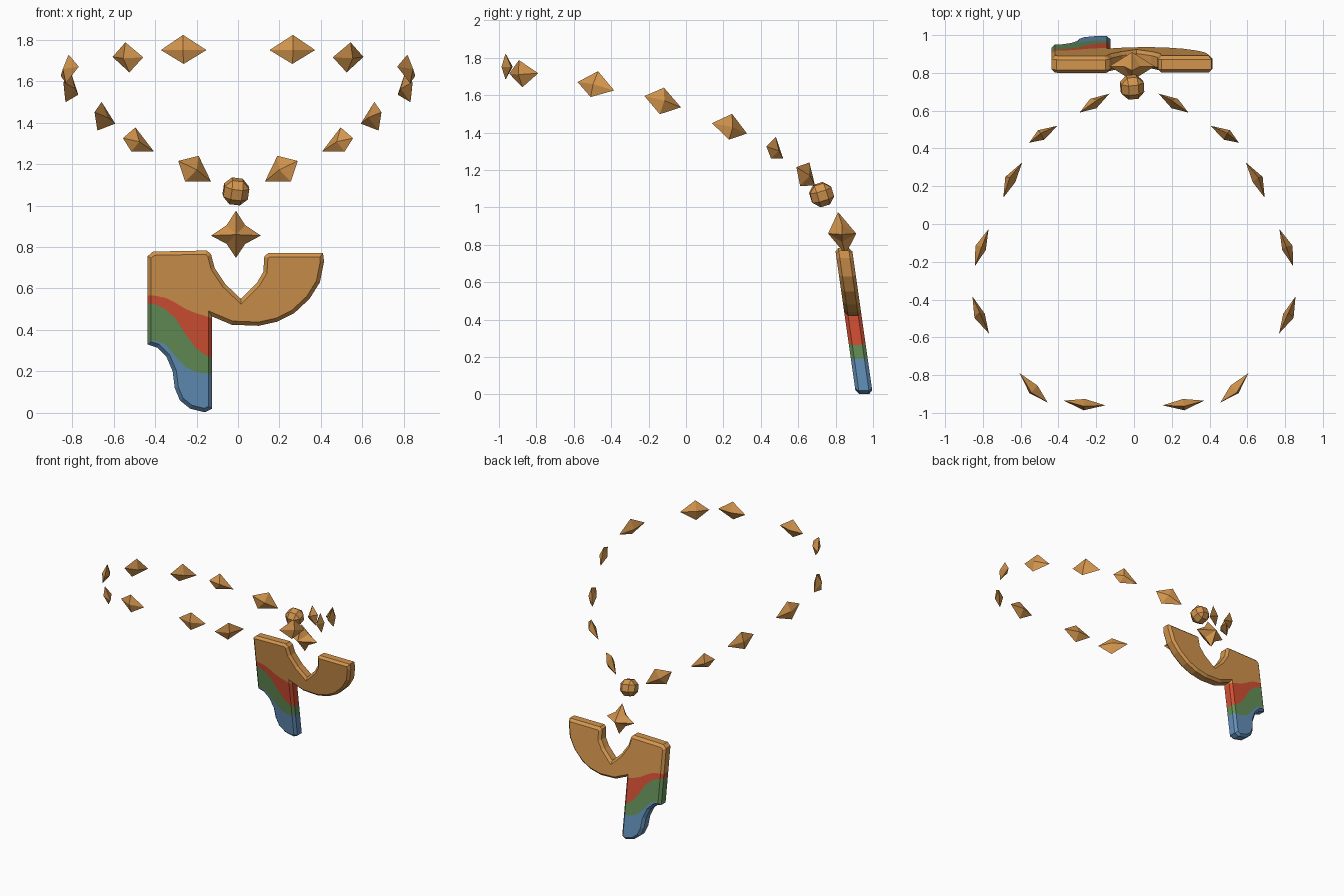
import bpy
import bmesh
from mathutils import Vector

cube = bpy.data.objects.get("Cube")
if cube:
    bpy.data.objects.remove(cube, do_unlink=True)


def material(name, rgb):
    mat = bpy.data.materials.new(name)
    mat.use_nodes = True
    mat.diffuse_color = (*rgb, 1)
    mat.node_tree.nodes["Principled BSDF"].inputs["Base Color"].default_value = (*rgb, 1)
    return mat


GOLD = material("warm gold", (0.65, 0.30, 0.075))
RED = material("brick red", (0.66, 0.08, 0.034))
GREEN = material("leaf green", (0.13, 0.28, 0.098))
BLUE = material("soft blue", (0.127, 0.28, 0.49))


def finish(name, bm, mats=(GOLD,)):
    bmesh.ops.recalc_face_normals(bm, faces=bm.faces[:])
    mesh = bpy.data.meshes.new(name)
    bm.to_mesh(mesh)
    bm.free()
    for mat in mats:
        mesh.materials.append(mat)
    obj = bpy.data.objects.new(name, mesh)
    bpy.context.collection.objects.link(obj)
    return obj


def bipyramid(name, ring, front, back):
    """Closed gem: a ring of points joined to a front and a back apex."""
    bm = bmesh.new()
    rim = [bm.verts.new(p) for p in ring]
    for apex in (bm.verts.new(front), bm.verts.new(back)):
        for i, v in enumerate(rim):
            bm.faces.new((v, rim[i - 1], apex))
    return finish(name, bm)


# Necklace beads: inner end, top, outer end and bottom of each faceted gem
BEADS = [
    [(.13, .69, 1.116), (.19, .66, 1.24), (.288, .59, 1.215), (.255, .61, 1.115)],
    [(.405, .52, 1.26), (.495, .48, 1.377), (.555, .43, 1.325), (.514, .455, 1.26)],
    [(.592, .326, 1.395), (.658, .246, 1.50), (.692, .139, 1.45), (.678, .23, 1.362)],
    [(.77, -.027, 1.535), (.805, -.118, 1.64), (.842, -.222, 1.595), (.832, -.14, 1.498)],
    [(.855, -.384, 1.625), (.817, -.47, 1.728), (.768, -.58, 1.67), (.83, -.51, 1.59)],
    [(.605, -.79, 1.717), (.543, -.893, 1.787), (.457, -.945, 1.715), (.524, -.875, 1.642)],
    [(.372, -.935, 1.75), (.265, -.965, 1.823), (.152, -.96, 1.75), (.262, -.965, 1.683)],
]
for number, points in enumerate(BEADS, 1):
    for side, label in ((1, "left"), (-1, "right")):
        ring = [Vector((x * side, y, z)) for x, y, z in points]
        centre = sum(ring, Vector()) / len(ring)
        out = (ring[2] - ring[0]).cross(ring[1] - ring[3]).normalized() * 0.03
        bipyramid(f"bead_{label}_{number}", ring, centre + out, centre - out)

# Round spacer bead: a chamfered cube
bm = bmesh.new()
bmesh.ops.create_cube(bm, size=0.12)
bmesh.ops.bevel(bm, geom=bm.edges[:], offset=0.034, segments=1, affect='EDGES')
ball = finish("spacer_bead", bm)
ball.location = (-.01, .725, 1.068)
ball.rotation_euler = (0.3, 0.12, 0.1)

# Four-pointed star link
mid = Vector((-.01, .835, .86))
notch = 0.045
star = [(0, -.022, .115), (notch, 0, notch), (.12, 0, -.005), (notch, 0, -notch),
        (0, .018, -.112), (-notch, 0, -notch), (-.12, 0, -.005), (-notch, 0, notch)]
bipyramid("star_link", [mid + Vector(p) for p in star],
          mid + Vector((0, -.075, 0)), mid + Vector((0, .075, 0)))

# Pendant: outline (x, z) extruded, rims chamfered
OUTLINE = [
    (-.437, .755), (-.41, .778), (-.15, .783), (-.13, .765), (-.113, .70),
    (-.06, .62), (.014, .55), (.09, .625), (.122, .68), (.127, .755),
    (.145, .77), (.41, .77), (.415, .73), (.395, .63), (.345, .55),
    (.27, .48), (.19, .44), (.1, .42), (-.03, .425), (-.125, .465),
    (-.125, .02), (-.16, .003), (-.23, .02), (-.28, .06), (-.305, .12),
    (-.315, .20), (-.345, .27), (-.39, .315), (-.437, .33)]
THICK = 0.09
bm = bmesh.new()
face = bm.faces.new([bm.verts.new((x, 0, z)) for x, z in OUTLINE])
new = bmesh.ops.extrude_face_region(bm, geom=[face], use_keep_orig=True)["geom"]
for v in new:
    if isinstance(v, bmesh.types.BMVert):
        v.co.y = THICK
bmesh.ops.recalc_face_normals(bm, faces=bm.faces[:])
rims = [e for e in bm.edges if abs(e.verts[0].co.y - e.verts[1].co.y) < 1e-5]
bmesh.ops.bevel(bm, geom=rims, offset=0.018, segments=1, affect='EDGES',
                clamp_overlap=False)

# Wavy colour borders: height of each border at each column
COLUMNS = [-.45, -.40, -.35, -.30, -.25, -.20, -.16, -.12]
BORDERS = [
    [.565, .565, .555, .53, .50, .48, .468, .455],
    [.53, .525, .50, .455, .375, .31, .282, .262],
    [.336, .35, .33, .27, .22, .195, .19, .19],
]


def cut(faces, point, normal):
    geom = set(faces)
    for f in faces:
        geom.update(f.edges)
        geom.update(f.verts)
    bmesh.ops.bisect_plane(bm, geom=list(geom), dist=1e-5,
                           plane_co=point, plane_no=normal)


for x in COLUMNS[1:]:
    cut(bm.faces[:], (x, 0, 0), (1, 0, 0))
for i in range(len(COLUMNS) - 1):
    x0, x1 = COLUMNS[i], COLUMNS[i + 1]
    for border in BORDERS:
        column = [f for f in bm.faces if x0 < f.calc_center_median().x < x1]
        cut(column, (x0, 0, border[i]), (border[i] - border[i + 1], 0, x1 - x0))

# Each border passed below moves a face on to the next colour
for f in bm.faces:
    c = f.calc_center_median()
    for i in range(len(COLUMNS) - 1):
        x0, x1 = COLUMNS[i], COLUMNS[i + 1]
        if x0 < c.x < x1:
            t = (c.x - x0) / (x1 - x0)
            f.material_index = sum(c.z < b[i] + (b[i + 1] - b[i]) * t for b in BORDERS)

# Lean the pendant back toward its foot
for v in bm.verts:
    v.co.y += 0.798 + 0.143 * (0.775 - v.co.z)
finish("pendant", bm, (GOLD, RED, GREEN, BLUE))
